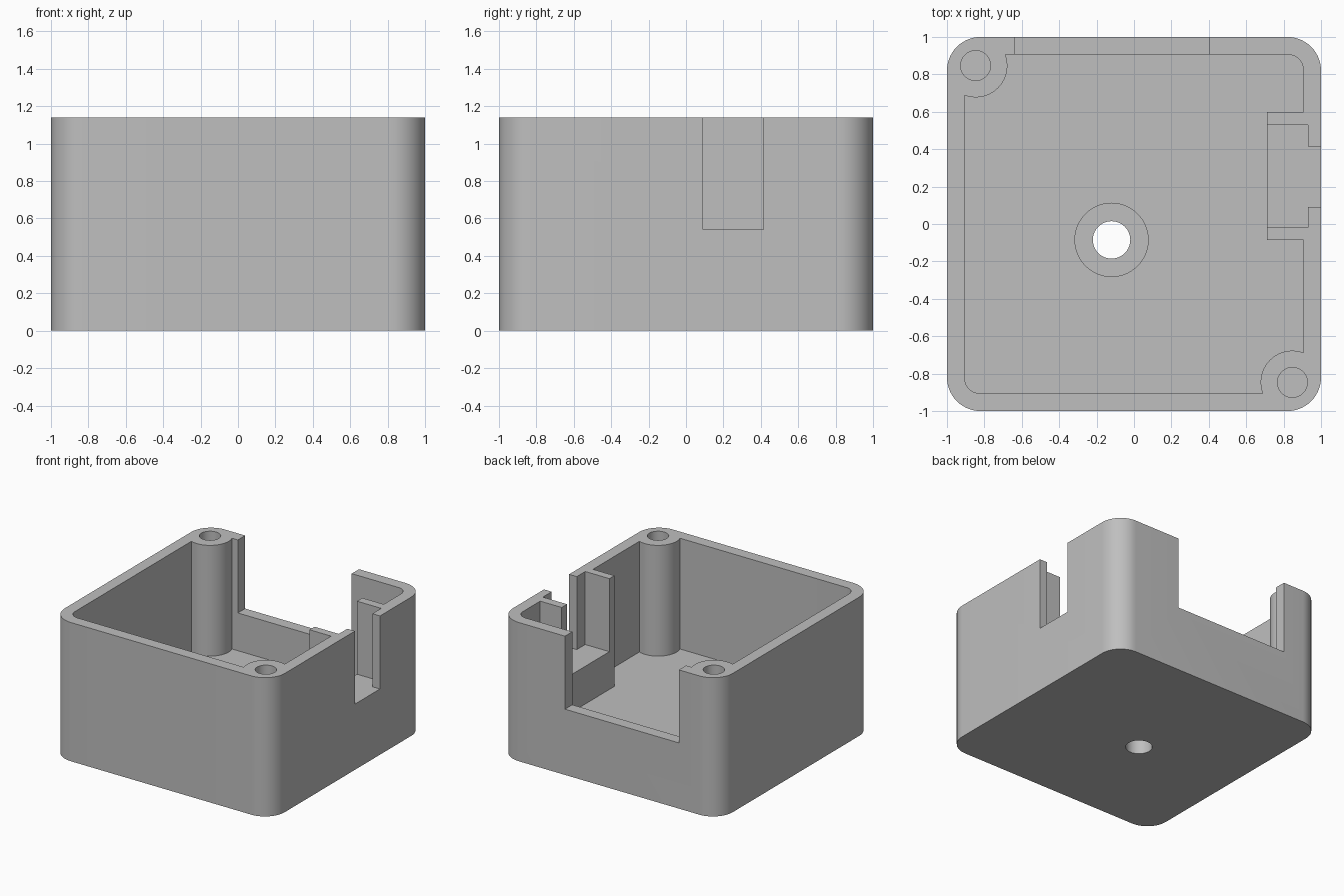
import bpy
import bmesh
from math import cos, sin, pi, radians

cube = bpy.data.objects.get("Cube")
if cube:
    bpy.data.objects.remove(cube, do_unlink=True)

HEIGHT = 1.14    # rim of the box
FLOOR = 0.23     # top of the floor
SILL = 0.54      # bottom of the wall openings
ABOVE = 1.3      # cutters end here, clear of the rim
POST = 0.847     # screw post centres on the diagonal
POSTS = [(-POST, POST), (POST, -POST)]


def prism(name, outline, z0, z1):
    """Extrude a counter-clockwise outline from z0 to z1."""
    bm = bmesh.new()
    base = bm.faces.new([bm.verts.new((x, y, z0)) for x, y in outline])
    top = bmesh.ops.extrude_face_region(bm, geom=[base])["geom"]
    for v in top:
        if isinstance(v, bmesh.types.BMVert):
            v.co.z = z1
    bmesh.ops.recalc_face_normals(bm, faces=bm.faces)
    mesh = bpy.data.meshes.new(name)
    bm.to_mesh(mesh)
    bm.free()
    obj = bpy.data.objects.new(name, mesh)
    bpy.context.collection.objects.link(obj)
    return obj


def box(name, x0, x1, y0, y1, z0, z1):
    return prism(name, [(x0, y0), (x1, y0), (x1, y1), (x0, y1)], z0, z1)


def rounded_square(name, half, radius, z0, z1, steps=14):
    c = half - radius
    outline = []
    for i, (sx, sy) in enumerate([(1, 1), (-1, 1), (-1, -1), (1, -1)]):
        for k in range(steps + 1):
            a = (i + k / steps) * pi / 2
            outline.append((sx * c + radius * cos(a), sy * c + radius * sin(a)))
    return prism(name, outline, z0, z1)


def cylinder(name, x, y, radius, z0, z1, sides=56):
    ring = [2 * pi * k / sides for k in range(sides)]
    return prism(name, [(x + radius * cos(a), y + radius * sin(a)) for a in ring], z0, z1)


def subtract(target, cutter):
    """Cut one solid from another and discard the cutter."""
    cutter.hide_render = True
    mod = target.modifiers.new("cut", "BOOLEAN")
    mod.operation = "DIFFERENCE"
    mod.solver = "EXACT"
    mod.object = cutter
    bpy.context.view_layer.objects.active = target
    bpy.ops.object.modifier_apply(modifier=mod.name)
    bpy.data.objects.remove(cutter, do_unlink=True)


# Plain grey plastic
grey = bpy.data.materials.new("grey_plastic")
grey.use_nodes = True
colour = (0.52, 0.52, 0.52, 1)
grey.diffuse_color = colour
grey.node_tree.nodes["Principled BSDF"].inputs["Base Color"].default_value = colour

# Outer block
body = rounded_square("enclosure_body", 1.0, 0.18, 0, HEIGHT)
body.data.materials.append(grey)

# Cavity, leaving the corner screw posts and the connector bracket standing
cavity = rounded_square("cavity", 0.905, 0.08, FLOOR, ABOVE)
for x, y in POSTS:
    subtract(cavity, cylinder("post", x, y, 0.17, 0, ABOVE + 0.1))
subtract(cavity, box("bracket", 0.71, 1.1, -0.085, 0.6, 0, ABOVE + 0.1))
subtract(body, cavity)

# Connector pocket in the bracket, cable slot through the wall, rear opening
subtract(body, box("pocket", 0.6, 0.93, -0.02, 0.53, SILL, ABOVE))
subtract(body, box("cable_slot", 0.85, 1.1, 0.09, 0.415, SILL, ABOVE))
subtract(body, box("rear_opening", -0.635, 0.4, 0.8, 1.1, SILL, ABOVE))

# Blind screw holes in the posts
for x, y in POSTS:
    subtract(body, cylinder("screw_hole", x, y, 0.08, 0.4, ABOVE))

# Counterbored mounting hole in the floor
subtract(body, cylinder("mount_hole", -0.12, -0.085, 0.1, -0.1, ABOVE))
subtract(body, cylinder("counterbore", -0.12, -0.085, 0.196, 0.12, ABOVE))

# Smooth round corners, crisp edges
bpy.ops.object.select_all(action="DESELECT")
body.select_set(True)
bpy.context.view_layer.objects.active = body
bpy.ops.object.shade_smooth_by_angle(angle=radians(30))
